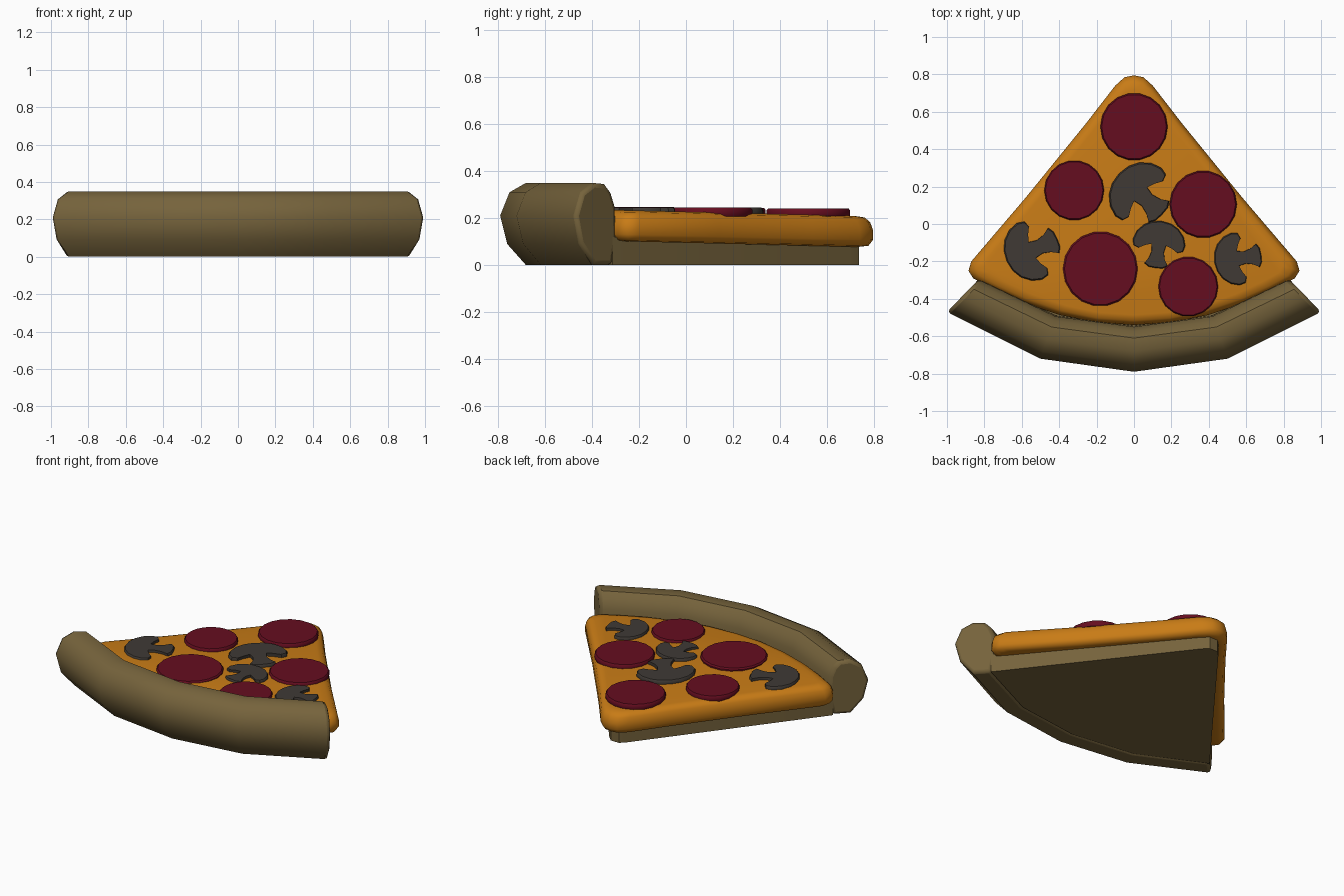
import bpy, bmesh, math
from mathutils import Vector

if "Cube" in bpy.data.objects:
    bpy.data.objects.remove(bpy.data.objects["Cube"])


def material(name, rgb):
    m = bpy.data.materials.new(name)
    m.diffuse_color = (*rgb, 1)
    m.use_nodes = True
    m.node_tree.nodes["Principled BSDF"].inputs["Base Color"].default_value = m.diffuse_color
    return m


CRUST = material("baked_dough", (0.18, 0.125, 0.045))
CHEESE = material("melted_cheese", (0.58, 0.20, 0.008))
MEAT = material("cured_meat", (0.13, 0.004, 0.014))
MUSHROOM = material("mushroom_brown", (0.05, 0.042, 0.036))


def loft(name, rings, mat, smooth=40):
    """Skin a list of closed rings and cap both ends."""
    bm = bmesh.new()
    vs = [[bm.verts.new(p) for p in ring] for ring in rings]
    n = len(vs[0])
    for a, b in zip(vs, vs[1:]):
        for i in range(n):
            j = (i + 1) % n
            bm.faces.new((a[i], a[j], b[j], b[i]))
    bm.faces.new(vs[0][::-1])
    bm.faces.new(vs[-1])
    bmesh.ops.recalc_face_normals(bm, faces=bm.faces)
    me = bpy.data.meshes.new(name)
    bm.to_mesh(me)
    bm.free()
    ob = bpy.data.objects.new(name, me)
    bpy.context.collection.objects.link(ob)
    me.materials.append(mat)
    bpy.ops.object.select_all(action='DESELECT')
    bpy.context.view_layer.objects.active = ob
    ob.select_set(True)
    bpy.ops.object.shade_smooth_by_angle(angle=math.radians(smooth))
    return ob


def mirrored(half):
    """Complete an outline from its x >= 0 half, first and last points on the axis."""
    return half + [(-x, y) for x, y in half[-2:0:-1]]


# Outer rim: a faceted section carried along a five-point arc
path = [(-1, -0.47), (-0.5, -0.72), (0, -0.79), (0.5, -0.72), (1, -0.47)]
inward = [(0.7, 0.72), (0.33, 0.94), (0, 1), (-0.33, 0.94), (-0.7, 0.72)]
section = [(0.11, 0), (0.03, 0.09), (0, 0.21), (0.04, 0.31), (0.11, 0.35),
           (0.18, 0.345), (0.215, 0.31), (0.24, 0.25), (0.245, 0.12), (0.22, 0)]


def at(i, d, z):
    return (path[i][0] + inward[i][0] * d, path[i][1] + inward[i][1] * d, z)


rim = loft("crust_rim", [[at(i, d, z) for d, z in section] for i in range(5)], CRUST)
bev = rim.modifiers.new("end_rounding", 'BEVEL')
bev.width, bev.segments = 0.02, 2
bev.limit_method, bev.angle_limit = 'ANGLE', math.radians(65)

# Flat dough base under the cheese
base = [at(i, 0.22, 0)[:2] for i in range(5)] + [(0.065, 0.70), (0.03, 0.735),
                                               (-0.03, 0.735), (-0.065, 0.70)]
loft("crust_base", [[(x, y, z) for x, y in base] for z in (0, 0.12)], CRUST)

# Cheese slab with rounded edges, thinning slightly towards the tip
half = [(x, -0.54 + 0.25 * (x / 0.86) ** 2) for x in (0, 0.2, 0.4, 0.6, 0.75, 0.86)]
half += [(0.885, -0.25), (0.87, -0.2), (0.58, 0.14), (0.255, 0.54),
         (0.1, 0.74), (0.05, 0.785), (0, 0.795)]
outline = mirrored(half)
layers = [(0.92, 0.095), (0.975, 0.10), (1, 0.125), (1, 0.165),
          (0.985, 0.20), (0.955, 0.22), (0.90, 0.227)]
loft("cheese", [[(x * s, y * s, z - 0.022 * y) for x, y in outline]
                for s, z in layers], CHEESE, 60)


def topping(name, pts, mat):
    """Thin slice with a small rounded upper edge."""
    c = sum((Vector(p) for p in pts), Vector((0, 0))) / len(pts)
    rings = []
    for s, z in ((0.98, 0.208), (1, 0.216), (1, 0.236), (0.96, 0.245)):
        rings.append([(*(c + (Vector(p) - c) * s), z - 0.006 * c.y) for p in pts])
    loft(name, rings, mat)


# Pepperoni slices
for k, (x, y, r) in enumerate([(0, 0.52, 0.18), (-0.32, 0.18, 0.16), (0.37, 0.105, 0.18),
                               (-0.18, -0.24, 0.2), (0.29, -0.335, 0.16)]):
    topping(f"pepperoni_{k + 1}", [(x + r * math.cos(a * math.tau / 18),
                                    y + r * math.sin(a * math.tau / 18))
                                   for a in range(18)], MEAT)

# Mushroom slices: cap crown position, stem end position
cut = mirrored([(0, 0), (0.2, 0.03), (0.37, 0.12), (0.5, 0.27), (0.56, 0.45), (0.53, 0.58),
                (0.42, 0.62), (0.3, 0.55), (0.16, 0.5), (0.13, 0.65), (0.17, 0.8),
                (0.25, 0.93), (0.15, 0.99), (0, 1)])
for k, (cx, cy, sx, sy) in enumerate([(-0.08, 0.27, 0.15, 0.05), (-0.68, -0.2, -0.41, -0.08),
                                      (0.15, 0.015, 0.115, -0.235),
                                      (0.43, -0.205, 0.68, -0.165)]):
    dx, dy = sx - cx, sy - cy
    topping(f"mushroom_{k + 1}", [(cx + dx * u - dy * v, cy + dy * u + dx * v)
                                  for v, u in cut], MUSHROOM)
